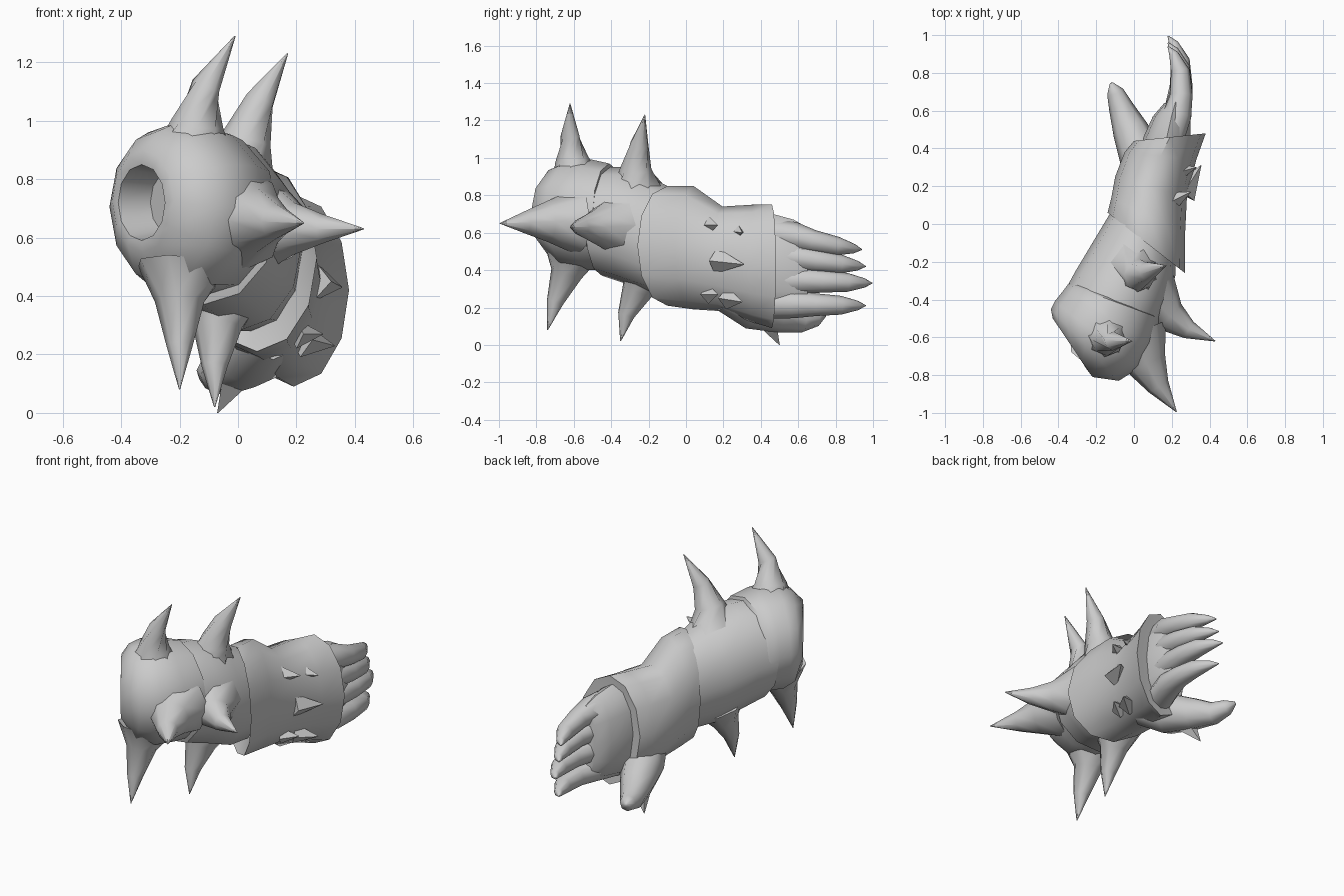
import bpy, bmesh, math
from mathutils import Vector


def finish(name, bm, angle=50):
    bmesh.ops.recalc_face_normals(bm, faces=bm.faces)
    mesh = bpy.data.meshes.new(name)
    bm.to_mesh(mesh)
    bm.free()
    ob = bpy.data.objects.new(name, mesh)
    bpy.context.collection.objects.link(ob)
    bpy.ops.object.select_all(action='DESELECT')
    ob.select_set(True)
    bpy.context.view_layer.objects.active = ob
    bpy.ops.object.shade_smooth_by_angle(angle=math.radians(angle))
    return ob


def skin(name, rings, angle=50):
    """Join rings of points into a closed, capped surface."""
    bm = bmesh.new()
    loops = [[bm.verts.new(p) for p in r] for r in rings]
    n = len(loops[0])
    for a, b in zip(loops, loops[1:]):
        for i in range(n):
            j = (i + 1) % n
            bm.faces.new((a[i], a[j], b[j], b[i]))
    bm.faces.new(loops[0])
    bm.faces.new(loops[-1])
    return finish(name, bm, angle)


def shell(name, sections, n=12, angle=50):
    """Sections: left x,y / right x,y / bottom z, top z of upright ovals."""
    rings = []
    for xl, yl, xr, yr, zb, zt in sections:
        ring = []
        for i in range(n):
            t = 2 * math.pi * i / n
            f = 0.5 + 0.5 * math.cos(t)
            ring.append((xl + (xr - xl) * f, yl + (yr - yl) * f,
                         (zb + zt) / 2 + (zt - zb) / 2 * math.sin(t)))
        rings.append(ring)
    return skin(name, rings, angle)


def tube(name, path, n=8, angle=60):
    """Tapered limb through (x, y, z, radius) points."""
    pts = [Vector(p[:3]) for p in path]
    rings = []
    for k, p in enumerate(pts):
        d = pts[min(k + 1, len(pts) - 1)] - pts[max(k - 1, 0)]
        q = d.to_track_quat('Z', 'Y')
        r = path[k][3]
        rings.append([p + q @ Vector((r * math.cos(2 * math.pi * i / n),
                                      r * math.sin(2 * math.pi * i / n), 0))
                      for i in range(n)])
    return skin(name, rings, angle)


# Elbow cuff, bent so its recessed opening faces left and forward
shell("elbow_cuff", [
    (-0.30, -0.46, -0.16, -0.70, 0.61, 0.83),
    (-0.41, -0.52, -0.25, -0.77, 0.59, 0.85),
    (-0.43, -0.50, -0.22, -0.81, 0.55, 0.90),
    (-0.44, -0.45, -0.08, -0.83, 0.44, 0.97),
    (-0.42, -0.41, 0.03, -0.76, 0.40, 1.00),
    (-0.38, -0.36, 0.10, -0.64, 0.40, 0.99),
    (-0.35, -0.32, 0.14, -0.50, 0.40, 0.97),
    (-0.30, -0.30, 0.09, -0.48, 0.45, 0.90)])

# Middle forearm cuff
shell("forearm_cuff", [
    (-0.32, -0.38, 0.08, -0.55, 0.44, 0.90),
    (-0.37, -0.36, 0.13, -0.54, 0.37, 0.95),
    (-0.31, -0.25, 0.18, -0.41, 0.33, 0.95),
    (-0.22, -0.10, 0.22, -0.27, 0.28, 0.89),
    (-0.10, 0.10, 0.22, -0.08, 0.28, 0.80)])

# Glove with flared wrist edge and flared knuckle rim
shell("glove", [
    (-0.08, 0.06, 0.22, -0.15, 0.30, 0.79),
    (-0.14, 0.06, 0.27, -0.26, 0.21, 0.85),
    (-0.12, 0.14, 0.27, -0.06, 0.19, 0.85),
    (-0.10, 0.25, 0.28, 0.14, 0.18, 0.74),
    (-0.05, 0.38, 0.33, 0.34, 0.12, 0.75),
    (0.00, 0.44, 0.38, 0.48, 0.09, 0.75),
    (0.05, 0.44, 0.31, 0.47, 0.16, 0.69)])

# Palm inside the glove
shell("palm", [
    (0.02, 0.30, 0.29, 0.30, 0.17, 0.70),
    (0.05, 0.46, 0.30, 0.47, 0.15, 0.70),
    (0.10, 0.57, 0.30, 0.58, 0.16, 0.67),
    (0.16, 0.64, 0.28, 0.65, 0.19, 0.63)])

# Four clawed fingers: root height, tip height, tip y
for i, (z0, z1, y1) in enumerate([(0.60, 0.51, 0.94), (0.48, 0.42, 0.96),
                                  (0.35, 0.33, 0.995), (0.22, 0.21, 0.96)]):
    z = lambda f: z0 + (z1 - z0) * f
    tube(f"finger_{i + 1}", [
        (0.18, 0.44, z(0), 0.08), (0.23, 0.58, z(0.2), 0.075),
        (0.25, y1 - 0.26, z(0.5), 0.06), (0.245, y1 - 0.13, z(0.8), 0.05),
        (0.21, y1 - 0.04, z(0.95), 0.025), (0.18, y1, z(1), 0.003)])

# Thumb
tube("thumb", [
    (0.10, 0.22, 0.28, 0.11), (0.04, 0.36, 0.20, 0.12),
    (-0.02, 0.50, 0.16, 0.095), (-0.07, 0.62, 0.13, 0.065),
    (-0.10, 0.70, 0.145, 0.045), (-0.12, 0.745, 0.16, 0.01)])

# Curved horns: three on each cuff
horns = {
    "elbow_top_horn": [(-0.15, -0.58, 0.86, 0.16), (-0.14, -0.61, 0.99, 0.09),
                       (-0.11, -0.62, 1.12, 0.05), (-0.01, -0.62, 1.29, 0.002)],
    "forearm_top_horn": [(-0.01, -0.25, 0.80, 0.16), (0.03, -0.27, 0.94, 0.085),
                         (0.075, -0.25, 1.07, 0.052), (0.17, -0.22, 1.23, 0.002)],
    "elbow_side_horn": [(0.0, -0.58, 0.66, 0.18), (0.065, -0.74, 0.66, 0.11),
                        (0.13, -0.86, 0.655, 0.06), (0.225, -0.995, 0.65, 0.002)],
    "forearm_side_horn": [(0.08, -0.37, 0.64, 0.17), (0.19, -0.49, 0.63, 0.09),
                          (0.29, -0.56, 0.63, 0.05), (0.43, -0.62, 0.63, 0.002)],
    "elbow_bottom_horn": [(-0.19, -0.61, 0.50, 0.16), (-0.20, -0.64, 0.38, 0.085),
                          (-0.20, -0.70, 0.23, 0.045), (-0.20, -0.74, 0.08, 0.002)],
    "forearm_bottom_horn": [(-0.06, -0.22, 0.40, 0.15), (-0.07, -0.26, 0.29, 0.085),
                            (-0.08, -0.32, 0.16, 0.045), (-0.08, -0.35, 0.02, 0.002)],
}
for name, path in horns.items():
    tube(name, path)

# Small pointed studs on the back of the glove and the thumb: base, tip, radius
studs = [((0.20, 0.12, 0.64), (0.30, 0.17, 0.64), 0.05),
         ((0.22, 0.27, 0.61), (0.33, 0.30, 0.60), 0.05),
         ((0.26, 0.16, 0.45), (0.355, 0.31, 0.43), 0.07),
         ((0.20, 0.12, 0.27), (0.29, 0.17, 0.27), 0.05),
         ((0.22, 0.22, 0.25), (0.33, 0.30, 0.23), 0.06),
         ((-0.01, 0.44, 0.12), (-0.07, 0.50, 0.0), 0.06)]
for i, (a, b, r) in enumerate(studs):
    tube(f"stud_{i + 1}", [(*a, r), (*b, 0.002)], n=4, angle=20)
